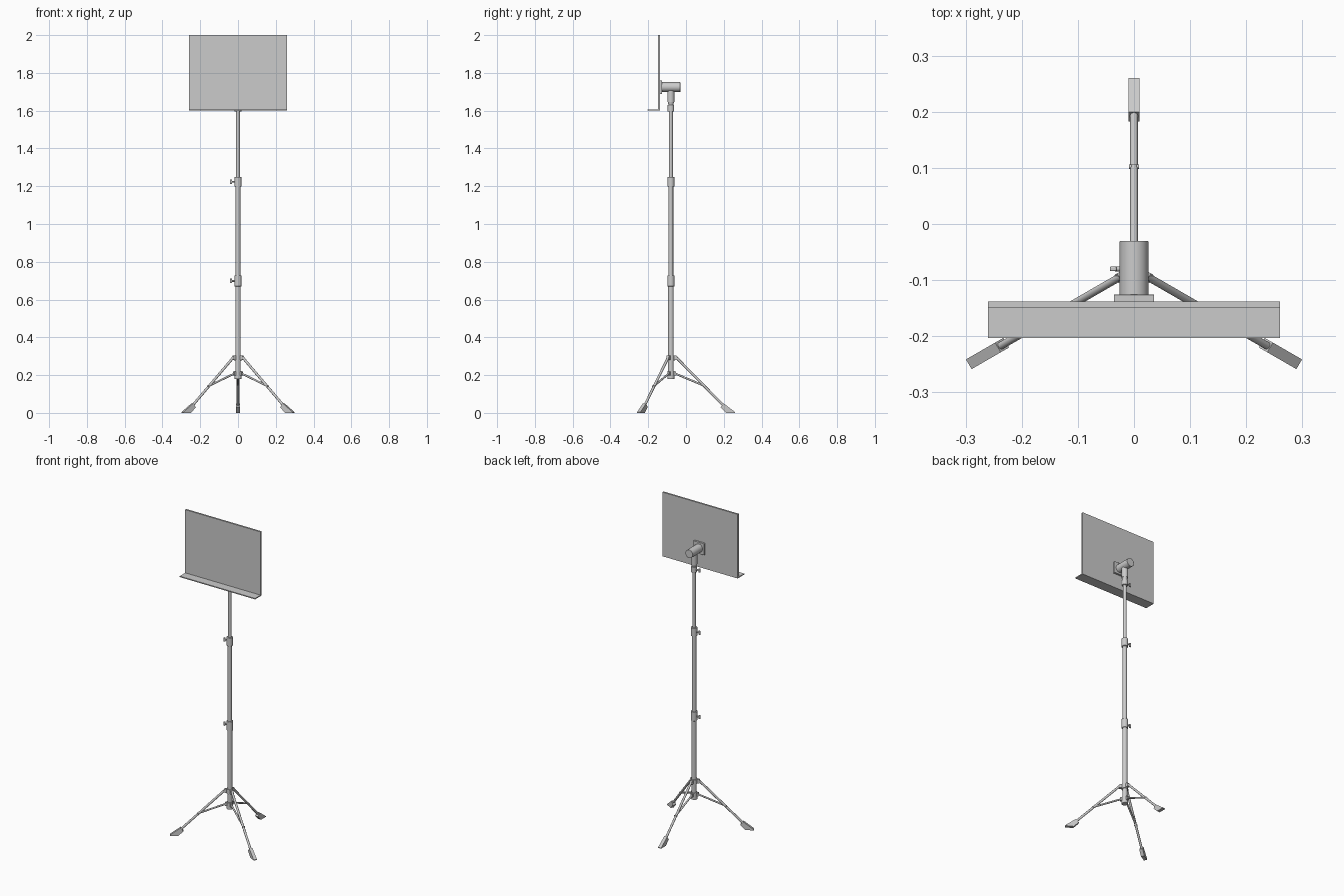
import bpy, bmesh, math
from mathutils import Vector, Matrix

if "Cube" in bpy.data.objects:
    bpy.data.objects.remove(bpy.data.objects["Cube"])

CY = -0.08  # pole axis in y


def finish(name, bm, bevel=0.0):
    bmesh.ops.recalc_face_normals(bm, faces=bm.faces)
    me = bpy.data.meshes.new(name)
    bm.to_mesh(me)
    bm.free()
    ob = bpy.data.objects.new(name, me)
    bpy.context.collection.objects.link(ob)
    if bevel:
        m = ob.modifiers.new("bevel", 'BEVEL')
        m.width, m.segments = bevel, 2
    bpy.ops.object.select_all(action='DESELECT')
    bpy.context.view_layer.objects.active = ob
    ob.select_set(True)
    bpy.ops.object.shade_smooth_by_angle(angle=math.radians(35))
    return ob


def rod(name, a, b, r, seg=24, r2=None, bevel=0.0):
    """Cylinder between two points."""
    a, b = Vector(a), Vector(b)
    d = b - a
    mat = Matrix.Translation((a + b) / 2) @ d.to_track_quat('Z', 'Y').to_matrix().to_4x4()
    bm = bmesh.new()
    bmesh.ops.create_cone(bm, cap_ends=True, segments=seg, radius1=r,
                          radius2=r if r2 is None else r2, depth=d.length, matrix=mat)
    return finish(name, bm, bevel)


def box(name, lo, hi, bevel=0.0):
    lo, hi = Vector(lo), Vector(hi)
    bm = bmesh.new()
    bmesh.ops.create_cube(bm, size=1, matrix=Matrix.Translation((lo + hi) / 2)
                          @ Matrix.Diagonal((*(hi - lo), 1)))
    return finish(name, bm, bevel)


def prism(name, profile, half, place):
    """Extrude an (r, z) profile sideways by +-half, place() maps r, side, z."""
    bm = bmesh.new()
    f = bm.faces.new([bm.verts.new(place(r, -half, z)) for r, z in profile])
    new = bmesh.ops.extrude_face_region(bm, geom=[f])['geom']
    shift = place(0, 2 * half, 0) - place(0, 0, 0)
    bmesh.ops.translate(bm, vec=shift, verts=[v for v in new if isinstance(v, bmesh.types.BMVert)])
    return finish(name, bm)


# Telescopic pole sections
for name, z0, z1, r in [("lower_pole", 0.18, 0.68, 0.0145),
                        ("middle_pole", 0.68, 1.21, 0.0125),
                        ("upper_pole", 1.21, 1.65, 0.0105)]:
    rod(name, (0, CY, z0), (0, CY, z1), r)

# Clamp collars with wing screws
for name, z0, z1, r in [("lower", 0.67, 0.727, 0.0185),
                        ("middle", 1.198, 1.25, 0.0185),
                        ("top", 1.595, 1.63, 0.0175)]:
    z = (z0 + z1) / 2
    rod(name + "_collar", (0, CY, z0), (0, CY, z1), r, bevel=0.0015)
    rod(name + "_screw", (-0.01, CY, z), (-0.034, CY, z), 0.0045, 12)
    box(name + "_screw_wing", (-0.043, CY - 0.004, z - 0.012),
        (-0.031, CY + 0.004, z + 0.012), 0.002)

# Tripod hubs
rod("leg_hub", (0, CY, 0.275), (0, CY, 0.305), 0.019, bevel=0.001)
rod("brace_hub", (0, CY, 0.18), (0, CY, 0.222), 0.0185, bevel=0.001)

# Three legs with braces, hinges and rubber feet
foot = [(0.263, 0.03), (0.28, 0.05), (0.34, 0.004), (0.34, 0), (0.293, 0)]
for i, ang in enumerate((90, 210, 330)):
    c, s = math.cos(math.radians(ang)), math.sin(math.radians(ang))

    def place(r, t, z, c=c, s=s):
        return Vector((c * r - s * t, CY + s * r + c * t, z))

    n = f"_{i + 1}"
    rod("leg" + n, place(0.026, 0, 0.296), place(0.285, 0, 0.032), 0.0068, 16)
    rod("brace" + n, place(0.018, 0, 0.21), place(0.185, 0, 0.14), 0.0052, 12)
    prism("leg_hinge" + n, [(0.012, 0.28), (0.032, 0.28), (0.036, 0.29),
                            (0.03, 0.303), (0.012, 0.303)], 0.008, place)
    prism("brace_hinge" + n, [(0.012, 0.198), (0.026, 0.198), (0.026, 0.22),
                              (0.012, 0.22)], 0.007, place)
    rod("brace_pin" + n, place(0.182, -0.009, 0.14), place(0.182, 0.009, 0.14), 0.004, 12)
    prism("foot" + n, foot, 0.01, place)

# Tilting head: stem, horizontal barrel and mounting plate
rod("head_neck", (0, CY, 1.63), (0, CY, 1.65), 0.013, r2=0.017)
rod("head_stem", (0, CY, 1.645), (0, CY, 1.725), 0.0185)
rod("head_barrel", (0, -0.128, 1.725), (0, -0.03, 1.725), 0.0255, 32, bevel=0.001)
box("mounting_plate", (-0.036, -0.139, 1.689), (0.036, -0.126, 1.761), 0.001)

# Desk: L-shaped panel with front lip
bm = bmesh.new()
prof = [(-0.203, 1.6), (-0.138, 1.6), (-0.138, 2.0), (-0.149, 2.0), (-0.149, 1.606), (-0.203, 1.606)]
f = bm.faces.new([bm.verts.new((-0.26, y, z)) for y, z in prof])
g = bmesh.ops.extrude_face_region(bm, geom=[f])['geom']
bmesh.ops.translate(bm, vec=(0.52, 0, 0), verts=[v for v in g if isinstance(v, bmesh.types.BMVert)])
finish("music_desk", bm)
